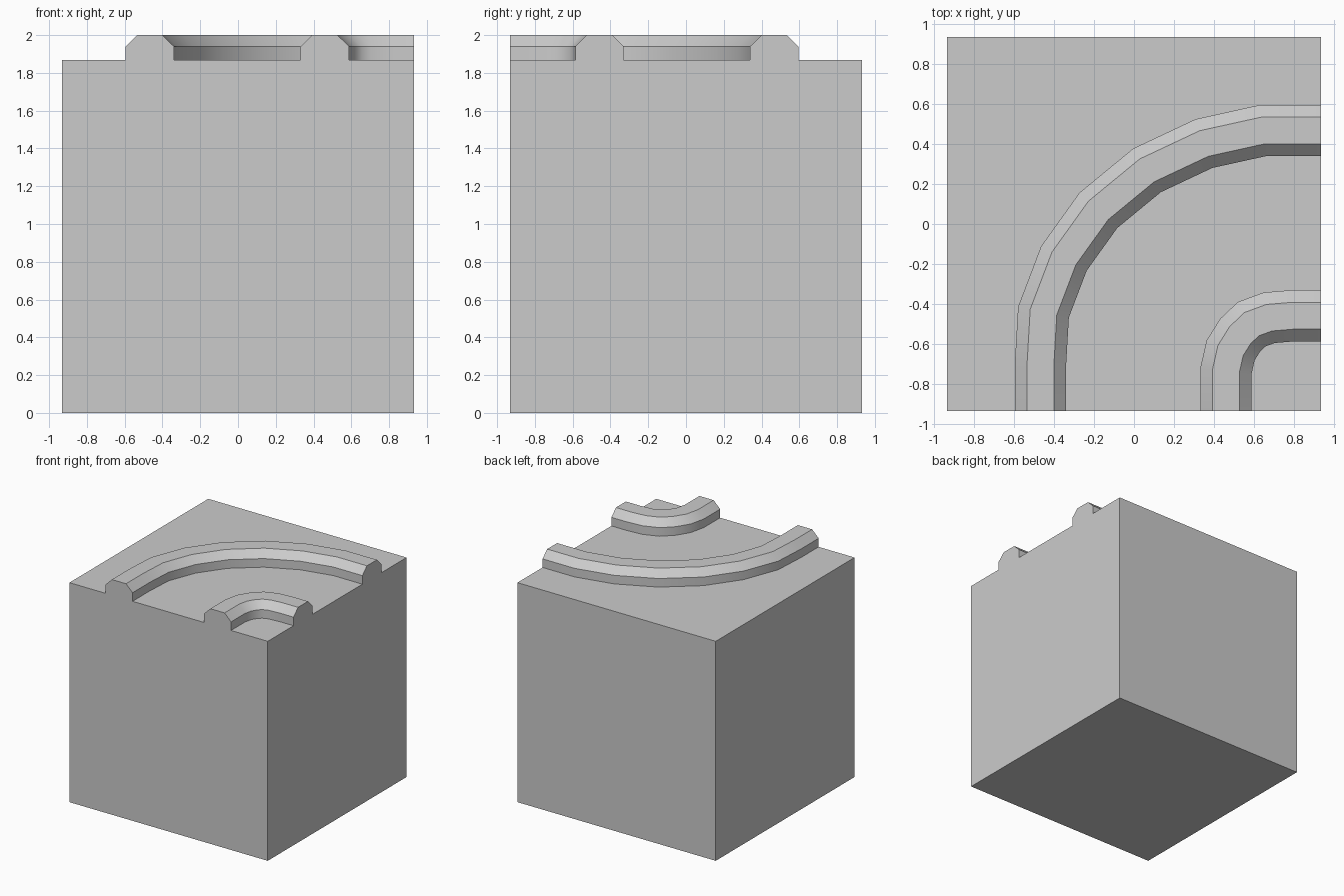
import bpy, bmesh, math
from mathutils import Vector

if "Cube" in bpy.data.objects:
    bpy.data.objects.remove(bpy.data.objects["Cube"], do_unlink=True)

HALF = 0.933      # half the width of the block
DECK = 1.867      # top of the block
TOP = 2.0         # top of the rails

grey = bpy.data.materials.new("plain_grey")
grey.use_nodes = True
grey.diffuse_color = (0.6, 0.6, 0.6, 1)
grey.node_tree.nodes["Principled BSDF"].inputs["Base Color"].default_value = grey.diffuse_color


def finish(bm, name):
    mesh = bpy.data.meshes.new(name)
    bm.to_mesh(mesh)
    bm.free()
    mesh.materials.append(grey)
    obj = bpy.data.objects.new(name, mesh)
    bpy.context.collection.objects.link(obj)
    return obj


def rail(name, path):
    """Sweep a chamfered rail section along a path, mitred at each bend."""
    pts = [Vector(p) for p in path]
    section = [(0.128, DECK), (0.128, 1.94), (0.067, TOP),
               (-0.067, TOP), (-0.128, 1.94), (-0.128, DECK)]
    dirs = [(b - a).normalized() for a, b in zip(pts, pts[1:])]
    bm = bmesh.new()
    rings = []
    for i, p in enumerate(pts):
        before, after = dirs[max(i - 1, 0)], dirs[min(i, len(dirs) - 1)]
        t = (before + after).normalized()
        side = Vector((-t.y, t.x)) / t.dot(before)
        rings.append([bm.verts.new((*(p + side * off), z)) for off, z in section])
    n = len(section)
    for a, b in zip(rings, rings[1:]):
        for j in range(n):
            k = (j + 1) % n
            bm.faces.new((a[j], a[k], b[k], b[j]))
    bm.faces.new(rings[0])
    bm.faces.new(rings[-1])
    bmesh.ops.recalc_face_normals(bm, faces=bm.faces[:])
    # The underside rests on the block, so it is left open
    under = [f for f in bm.faces if all(abs(v.co.z - DECK) < 1e-4 for v in f.verts)]
    bmesh.ops.delete(bm, geom=under, context="FACES_ONLY")
    obj = finish(bm, name)
    bpy.ops.object.select_all(action="DESELECT")
    obj.select_set(True)
    bpy.context.view_layer.objects.active = obj
    bpy.ops.object.shade_smooth_by_angle(angle=math.radians(30))


# Main block
bm = bmesh.new()
bmesh.ops.create_cube(bm, size=1)
for v in bm.verts:
    v.co = (v.co.x * 2 * HALF, v.co.y * 2 * HALF, (v.co.z + 0.5) * DECK)
finish(bm, "block")

# Curved rails, both turning from the front edge to the +x edge
rail("outer_rail", [(-0.467, -HALF), (-0.467, -0.7), (-0.452, -0.44), (-0.35, -0.172),
                    (-0.178, 0.068), (0.065, 0.268), (0.35, 0.402), (0.645, 0.467),
                    (HALF, 0.467)])
rail("inner_rail", [(0.46, -HALF), (0.46, -0.73), (0.482, -0.632), (0.53, -0.555),
                    (0.588, -0.5), (0.675, -0.468), (0.795, -0.458), (HALF, -0.458)])
